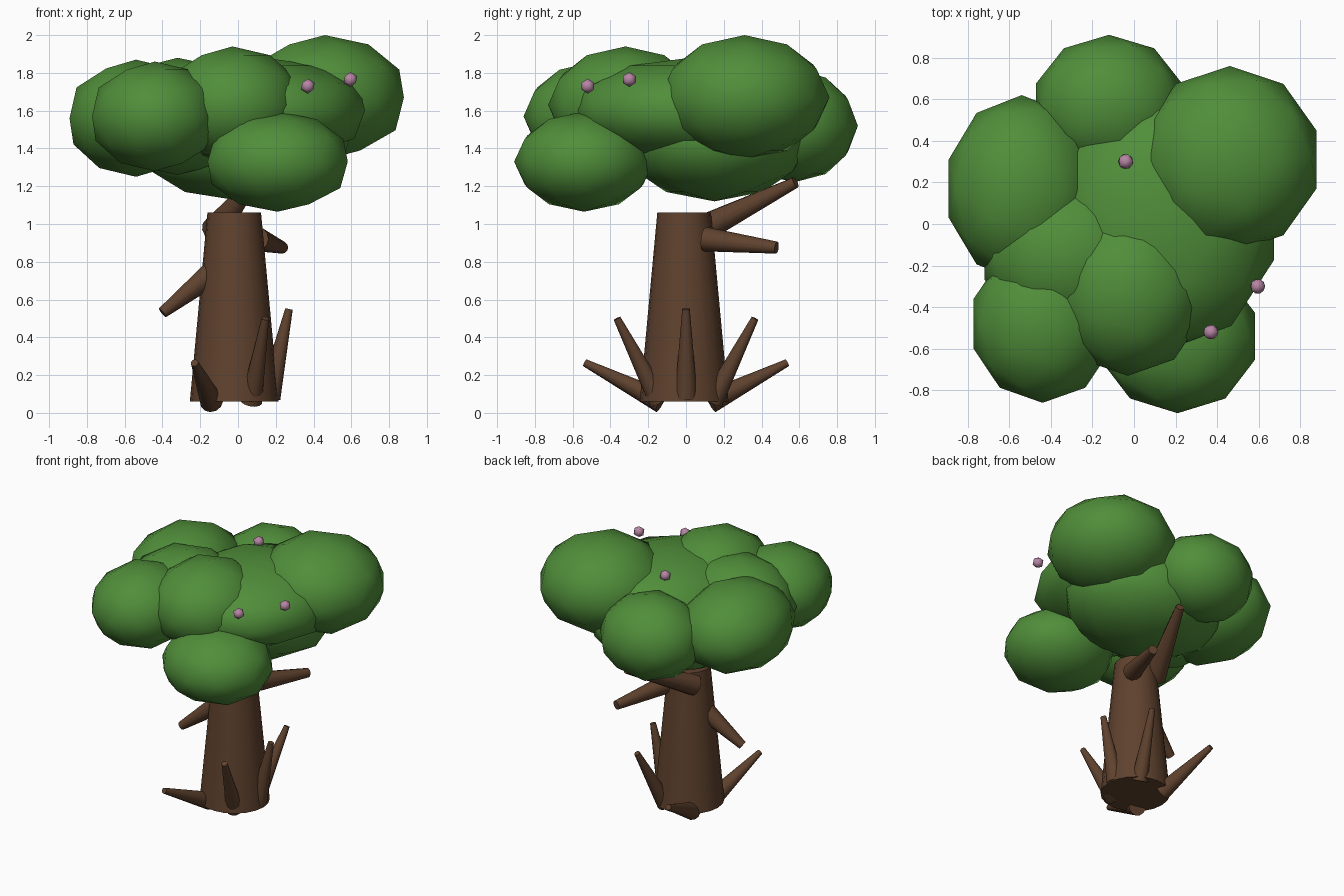
import bpy
import math
from mathutils import Vector

old = bpy.data.objects.get("Cube")
if old:
    bpy.data.objects.remove(old, do_unlink=True)


def make_material(name, rgb):
    mat = bpy.data.materials.new(name)
    mat.use_nodes = True
    mat.diffuse_color = (*rgb, 1)
    bsdf = mat.node_tree.nodes["Principled BSDF"]
    bsdf.inputs["Base Color"].default_value = (*rgb, 1)
    bsdf.inputs["Roughness"].default_value = 0.9
    return mat


bark = make_material("bark_brown", (0.115, 0.054, 0.027))
leaf = make_material("leaf_green", (0.08, 0.27, 0.042))
petal = make_material("blossom_pink", (0.47, 0.235, 0.37))


def finish(name, mat, angle):
    obj = bpy.context.object
    obj.name = name
    obj.data.materials.append(mat)
    bpy.ops.object.shade_smooth_by_angle(angle=math.radians(angle))


def limb(name, start, end, r1, r2, sides=12):
    """Tapered cylinder between two points."""
    a, b = Vector(start), Vector(end)
    axis = b - a
    bpy.ops.mesh.primitive_cone_add(
        vertices=sides, radius1=r1, radius2=r2, depth=axis.length,
        location=(a + b) / 2, rotation=axis.to_track_quat("Z", "Y").to_euler())
    finish(name, bark, 40)


def leaf_clump(name, center, radii):
    """Faceted, stretched ball with soft shading."""
    bpy.ops.mesh.primitive_ico_sphere_add(subdivisions=2, radius=1, location=center)
    bpy.context.object.scale = radii
    bpy.ops.object.transform_apply(location=False, rotation=False, scale=True)
    finish(name, leaf, 60)


# Trunk and branches
limb("trunk", (-0.02, -0.01, 0.06), (-0.02, -0.01, 1.06), 0.235, 0.142, 20)
limb("upper_branch", (-0.12, 0.08, 0.97), (0.08, 0.58, 1.22), 0.075, 0.03)
limb("back_branch", (0.1, 0.1, 0.92), (0.235, 0.48, 0.875), 0.065, 0.032)
limb("side_branch", (-0.07, -0.02, 0.79), (-0.4, -0.09, 0.53), 0.075, 0.03)

# Roots: one on the side, two mirrored pairs
limb("side_root", (0.165, 0, 0.08), (0.27, 0, 0.55), 0.06, 0.02)
for side, s in (("front", -1), ("back", 1)):
    limb(side + "_tall_root", (0.07, s * 0.14, 0.06), (0.145, s * 0.365, 0.5), 0.058, 0.02)
    limb(side + "_low_root", (-0.14, s * 0.13, 0.06), (-0.23, s * 0.535, 0.265), 0.062, 0.02)

# Crown of overlapping leaf clumps
clumps = {
    "lower_middle": ((0.03, 0.15, 1.45), (0.59, 0.51, 0.33)),
    "middle": ((0.14, 0.02, 1.6), (0.56, 0.63, 0.28)),
    "back": ((-0.12, 0.57, 1.52), (0.37, 0.34, 0.3)),
    "back_left": ((0.46, 0.31, 1.67), (0.44, 0.45, 0.33)),
    "right": ((-0.54, 0.17, 1.56), (0.37, 0.45, 0.31)),
    "front_right": ((-0.44, -0.48, 1.57), (0.35, 0.38, 0.29)),
    "inner_right": ((-0.32, -0.15, 1.57), (0.42, 0.38, 0.31)),
    "front_top": ((-0.03, -0.32, 1.63), (0.38, 0.41, 0.31)),
    "front_low": ((0.21, -0.54, 1.33), (0.39, 0.37, 0.265)),
}
for part, (center, radii) in clumps.items():
    leaf_clump(part + "_leaves", center, radii)

# Blossoms
for i, spot in enumerate([(0.37, -0.52, 1.73), (0.595, -0.3, 1.765), (-0.04, 0.3, 1.84)]):
    bpy.ops.mesh.primitive_ico_sphere_add(subdivisions=1, radius=0.04, location=spot)
    finish(f"blossom_{i + 1}", petal, 60)
